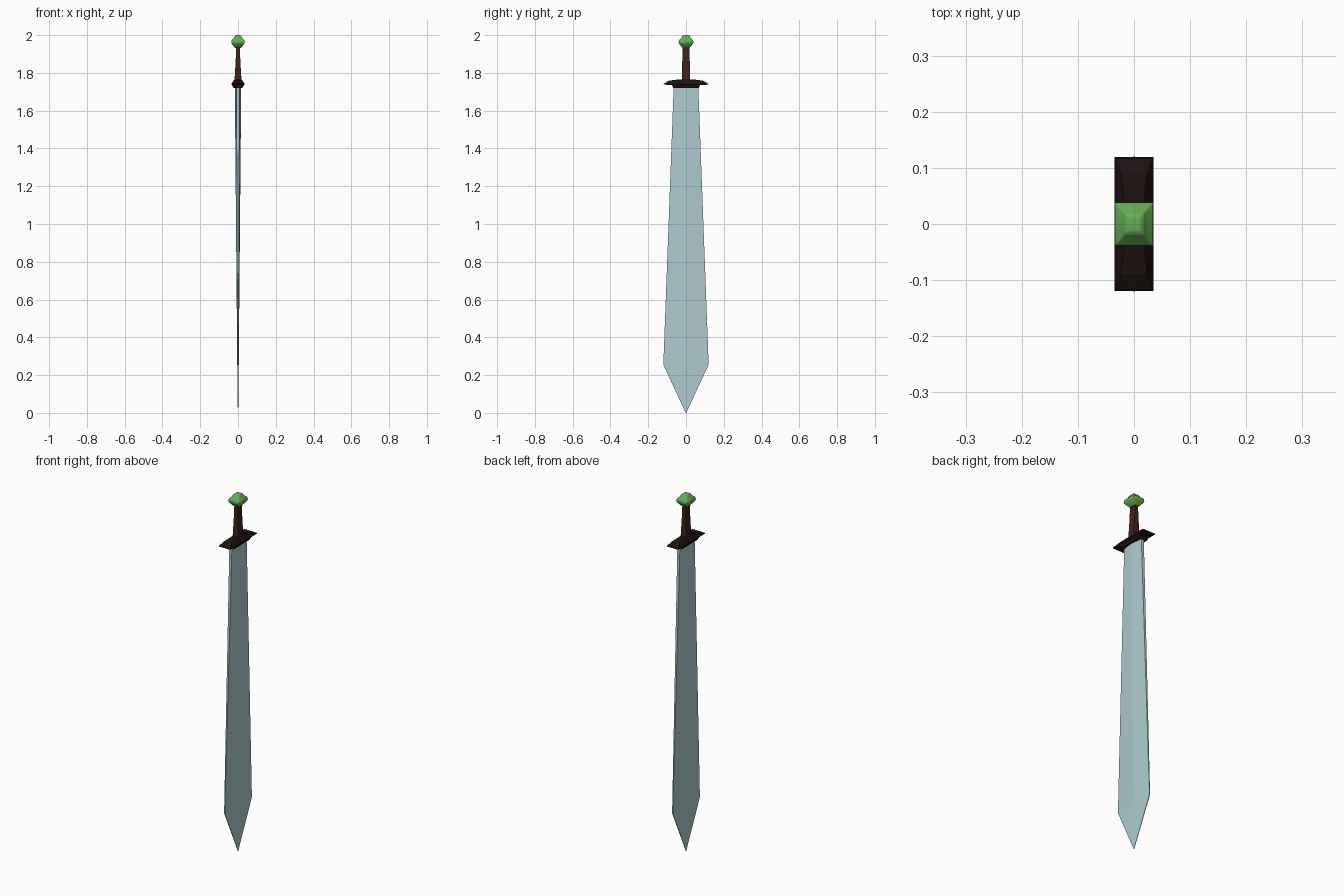
import bpy, bmesh

if "Cube" in bpy.data.objects:
    bpy.data.objects.remove(bpy.data.objects["Cube"])


def loft(name, rings, color):
    """Skin a list of equal-length point rings (bottom to top) and cap the ends."""
    bm = bmesh.new()
    loops = [[bm.verts.new(p) for p in ring] for ring in rings]
    n = len(loops[0])
    for a, b in zip(loops, loops[1:]):
        for i in range(n):
            j = (i + 1) % n
            bm.faces.new((a[i], a[j], b[j], b[i]))
    bm.faces.new(loops[0][::-1])
    bm.faces.new(loops[-1])
    bmesh.ops.remove_doubles(bm, verts=bm.verts, dist=0.0001)
    bmesh.ops.recalc_face_normals(bm, faces=bm.faces)
    mesh = bpy.data.meshes.new(name)
    bm.to_mesh(mesh)
    bm.free()
    obj = bpy.data.objects.new(name, mesh)
    bpy.context.collection.objects.link(obj)
    mat = bpy.data.materials.new(name + "_material")
    mat.diffuse_color = (*color, 1)
    mat.use_nodes = True
    mat.node_tree.nodes["Principled BSDF"].inputs["Base Color"].default_value = mat.diffuse_color
    mesh.materials.append(mat)
    return obj


def rect(z, x, y):
    return [(x, -y, z), (x, y, z), (-x, y, z), (-x, -y, z)]


def blade_ring(z, ridge, edge, y):
    return [(ridge, 0, z), (edge, y, z), (-edge, y, z),
            (-ridge, 0, z), (-edge, -y, z), (edge, -y, z)]


# Blade: central ridge, narrow edges, widening towards a pointed tip
loft("blade", [
    blade_ring(0.0, 0.001, 0.0008, 0.0015),
    blade_ring(0.255, 0.004, 0.002, 0.12),
    blade_ring(1.73, 0.017, 0.008, 0.065),
], (0.43, 0.60, 0.63))

# Cross guard: short collar below, wide sloping bar above
loft("guard", [
    rect(1.72, 0.024, 0.068),
    rect(1.735, 0.031, 0.073),
    rect(1.738, 0.035, 0.119),
    rect(1.743, 0.034, 0.117),
    rect(1.759, 0.023, 0.09),
    rect(1.766, 0.017, 0.035),
], (0.012, 0.006, 0.005))

# Grip: tapers towards the pommel
loft("grip", [
    rect(1.755, 0.019, 0.021),
    rect(1.85, 0.013, 0.02),
    rect(1.945, 0.009, 0.019),
], (0.05, 0.017, 0.01))

# Pommel: stepped square gem with softened edges
pommel = loft("pommel", [
    rect(1.932, 0.016, 0.018),
    rect(1.957, 0.035, 0.039),
    rect(1.973, 0.034, 0.038),
    rect(1.985, 0.022, 0.025),
    rect(1.995, 0.018, 0.02),
    rect(2.0, 0.011, 0.012),
], (0.13, 0.42, 0.09))
bevel = pommel.modifiers.new("soft_edges", "BEVEL")
bevel.width = 0.003
bevel.segments = 2
for poly in pommel.data.polygons:
    poly.use_smooth = True
